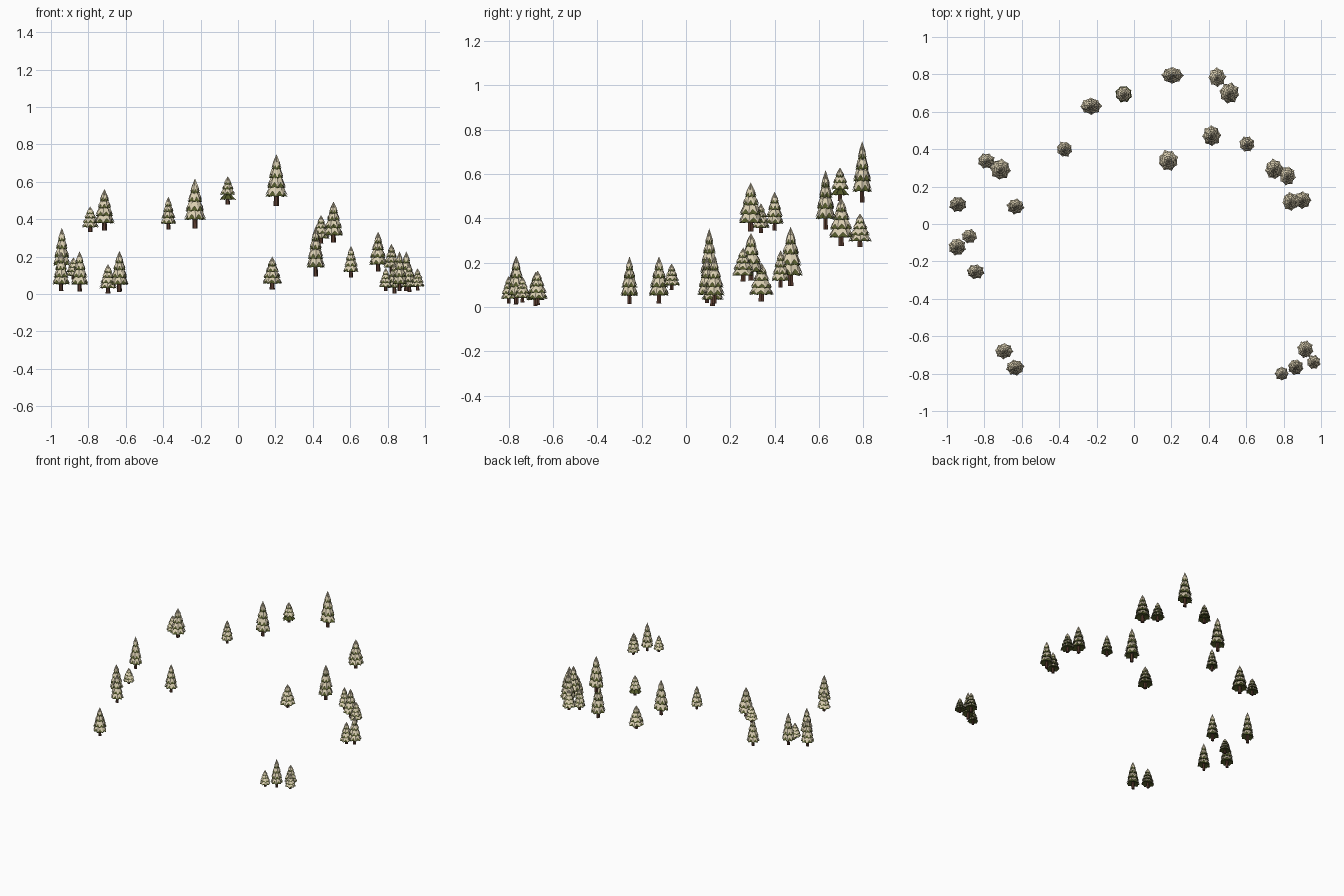
import bpy, bmesh, math, random

if "Cube" in bpy.data.objects:
    bpy.data.objects.remove(bpy.data.objects["Cube"])

random.seed(4)


def mat(name, col):
    m = bpy.data.materials.new(name)
    m.diffuse_color = (*col, 1)
    m.use_nodes = True
    m.node_tree.nodes["Principled BSDF"].inputs["Base Color"].default_value = m.diffuse_color
    return m


MATS = [mat("bark brown", (0.10, 0.045, 0.028)),
        mat("needle green", (0.085, 0.10, 0.022)),
        mat("cream snow", (0.70, 0.62, 0.44))]
BARK, GREEN, SNOW = range(3)
LOBES = 8

# tiers of a unit tree: apex height, rim height, radius
TIERS = [(0.54, 0.17, 1.0), (0.70, 0.34, 0.88), (0.85, 0.53, 0.68), (1.0, 0.70, 0.45)]


def ring(bm, r, z, drop, notch, turn, jitter):
    """Scalloped ring: drooping tips alternate with raised notches."""
    out = []
    for i in range(LOBES * 2):
        a = turn + math.pi * i / LOBES
        tip = i % 2 == 0
        rr = r * (jitter[i] if tip else notch)
        out.append(bm.verts.new((rr * math.cos(a), rr * math.sin(a), z if tip else z + drop)))
    return out


def skin(bm, a, b, m):
    n = len(a)
    for i in range(n):
        j = (i + 1) % n
        bm.faces.new((a[i], a[j], b[j], b[i])).material_index = m


def fan(bm, loop, apex, m, flip=False):
    for i in range(len(loop)):
        tri = (loop[i], loop[(i + 1) % len(loop)], apex)
        bm.faces.new(tri[::-1] if flip else tri).material_index = m


def tier(bm, apex, rim, r, bare):
    turn = random.random() * math.pi
    jit = [random.uniform(0.9, 1.0) for _ in range(LOBES * 2)]
    h = apex - rim
    # green boughs: drooping skirt, closed underneath
    outer = ring(bm, r * 0.97, rim, h * 0.06, 0.82, turn, jit)
    mid = ring(bm, r * 0.55, rim + h * 0.38, h * 0.02, 0.50, turn, jit)
    skin(bm, outer, mid, GREEN)
    fan(bm, mid, bm.verts.new((0, 0, apex - 0.06)), GREEN)
    fan(bm, outer, bm.verts.new((0, 0, rim + h * 0.2)), GREEN, True)
    if bare:
        return
    # snow lobes lying over the boughs
    edge = ring(bm, r, rim + 0.02, h * 0.25, 0.78, turn, jit)
    top = ring(bm, r * 0.66, rim + h * 0.50, h * 0.03, 0.58, turn, jit)
    skin(bm, edge, top, SNOW)
    fan(bm, top, bm.verts.new((0, 0, apex)), SNOW)


def tree(n, x, y, z0, z1, wx, wy, bare=0):
    bm = bmesh.new()
    # trunk
    lo, hi = [[bm.verts.new((r * math.cos(k * math.pi / 3), r * math.sin(k * math.pi / 3), z))
               for k in range(6)] for r, z in ((0.24, 0.0), (0.17, 0.4))]
    skin(bm, lo, hi, BARK)
    bm.faces.new(lo[::-1]).material_index = BARK
    # crown
    for i, t in enumerate(TIERS):
        tier(bm, *t, i < bare)
    for v in bm.verts:
        v.co = (v.co.x * wx / 2, v.co.y * wy / 2, v.co.z * (z1 - z0))
    me = bpy.data.meshes.new("snowy_pine_%02d" % n)
    bm.to_mesh(me)
    bm.free()
    for m in MATS:
        me.materials.append(m)
    ob = bpy.data.objects.new(me.name, me)
    ob.location = (x, y, z0)
    bpy.context.collection.objects.link(ob)


def grove(rows, start, bare=0):
    for i, row in enumerate(rows):
        tree(start + i, *row, bare)


# x, y, base, top, width in x, width in y
# back ridge
grove([(.205, .795, .472, .748, .124, .097), (.444, .785, .27, .422, .10, .11),
       (.51, .70, .275, .495, .116, .12), (-.23, .63, .35, .618, .122, .098),
       (-.372, .40, .345, .52, .09, .092)], 1)
# pine with bare lower boughs
grove([(-.055, .695, .478, .63, .10, .10)], 6, 1)
# right slope
grove([(.183, .34, .025, .20, .116, .12), (.415, .472, .095, .362, .105, .12),
       (.604, .427, .089, .257, .09, .092), (.749, .293, .12, .334, .104, .117),
       (.82, .258, .115, .268, .094, .11), (.836, .12, .004, .17, .094, .107),
       (.90, .128, .015, .228, .10, .10)], 7)
# left slope
grove([(-.79, .338, .333, .468, .10, .09), (-.714, .292, .34, .562, .117, .122),
       (-.942, .105, .11, .355, .10, .09), (-.946, -.122, .015, .228, .10, .10),
       (-.88, -.065, .077, .196, .09, .082), (-.847, -.255, .013, .229, .102, .086),
       (-.633, .094, .017, .23, .10, .09)], 14)
# front corners
grove([(-.695, -.679, .004, .159, .104, .09), (-.635, -.768, .012, .228, .104, .09),
       (.916, -.67, .01, .165, .092, .10), (.96, -.738, .02, .137, .08, .082),
       (.864, -.765, .015, .23, .09, .092), (.79, -.80, .015, .14, .08, .08)], 21)
